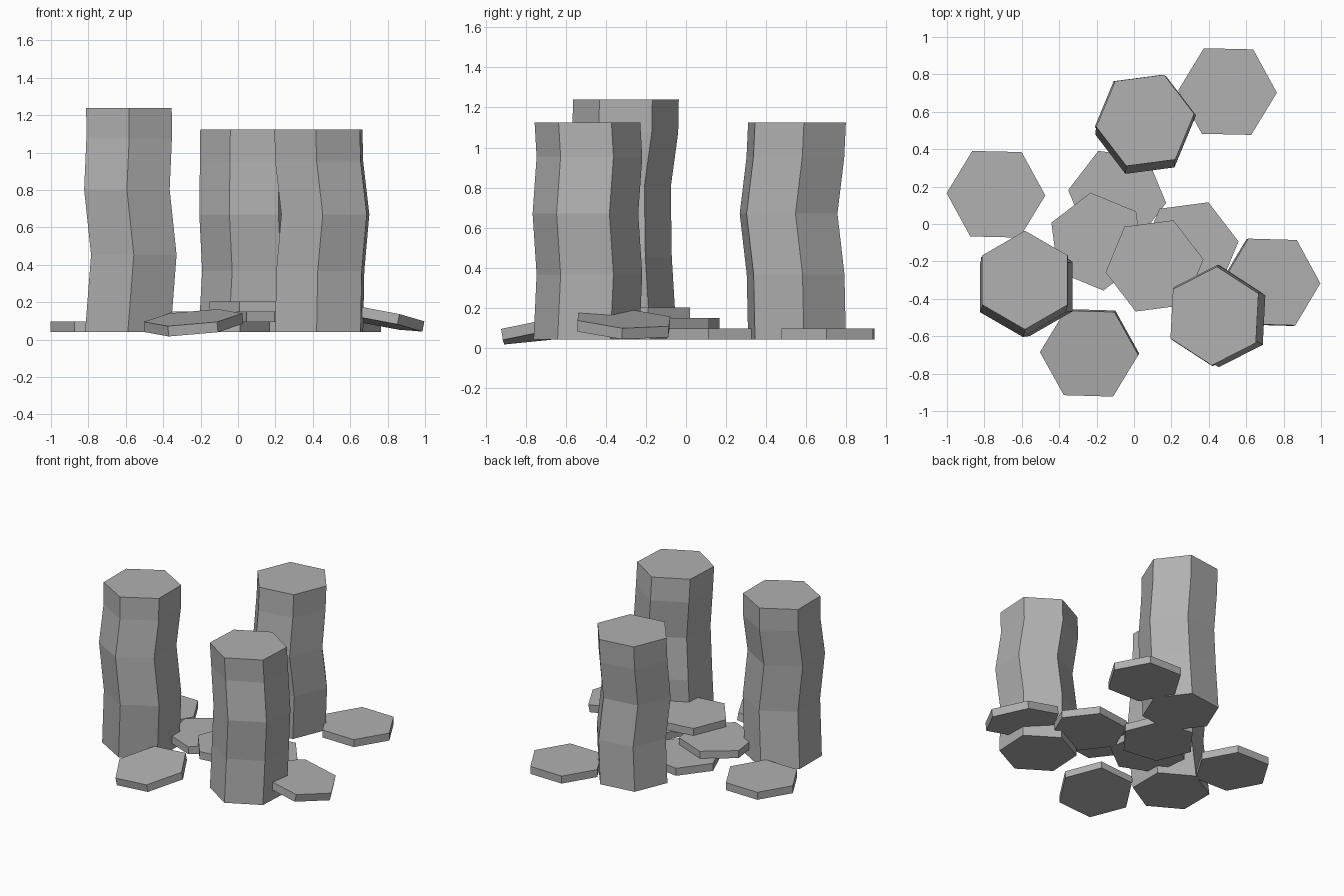
import bpy, bmesh, math
from mathutils import Matrix, Vector

if "Cube" in bpy.data.objects:
    bpy.data.objects.remove(bpy.data.objects["Cube"])

R = 0.264       # hexagon corner radius
THICK = 0.056   # slab thickness
BASE = 0.041    # ground level of the flat pieces

stone = bpy.data.materials.new("grey basalt")
stone.diffuse_color = (0.44, 0.44, 0.44, 1)
stone.use_nodes = True
stone.node_tree.nodes["Principled BSDF"].inputs["Base Color"].default_value = stone.diffuse_color


def hex_stack(name, rings, angle):
    """Join hexagonal rings (x, y, z) into one closed flat-shaded prism."""
    bm = bmesh.new()
    loops = []
    for x, y, z in rings:
        loops.append([bm.verts.new((x + R * math.cos(math.radians(angle + 60 * k)),
                                    y + R * math.sin(math.radians(angle + 60 * k)), z))
                      for k in range(6)])
    for a, b in zip(loops, loops[1:]):
        for k in range(6):
            n = (k + 1) % 6
            bm.faces.new((a[k], a[n], b[n], b[k]))
    bm.faces.new(loops[0][::-1])
    bm.faces.new(loops[-1])
    me = bpy.data.meshes.new(name)
    bm.to_mesh(me)
    bm.free()
    me.materials.append(stone)
    ob = bpy.data.objects.new(name, me)
    bpy.context.collection.objects.link(ob)
    return ob


def column(name, x, y, angle, rings):
    hex_stack(name, [(x + dx, y + dy, z) for z, dx, dy in rings], angle)


def slab(name, x, y, top, angle, slope_x=0, slope_y=0):
    """Hexagonal slab; slopes give the height change per unit of x and y."""
    ob = hex_stack(name, [(0, 0, -THICK), (0, 0, 0)], angle)
    normal = Vector((-slope_x, -slope_y, 1)).normalized()
    tilt = Vector((0, 0, 1)).rotation_difference(normal).to_matrix().to_4x4()
    ob.data.transform(Matrix.Translation((x, y, top)) @ tilt)


# Wavering basalt columns: rings are (height, x shift, y shift)
column("left_column", -0.583, -0.30, 30,
       [(BASE, -0.006, -0.01), (0.453, 0.026, -0.035), (0.803, -0.011, -0.04),
        (1.075, 0.001, -0.003), (1.24, 0, 0)])
column("back_column", 0.06, 0.554, 7.5,
       [(BASE, -0.008, 0), (0.367, 0.01, -0.007), (0.67, -0.005, -0.042),
        (0.953, -0.002, -0.008), (1.125, 0, 0)])
column("front_column", 0.43, -0.492, 27,
       [(BASE, 0.004, -0.005), (0.367, 0.01, 0.01), (0.67, 0.037, -0.01),
        (0.953, 0.004, 0.01), (1.125, 0, 0)])

# Slabs lying flat on the ground
L1, L2, L3 = (BASE + THICK + 0.053 * i for i in range(3))
slab("left_slab", -0.738, 0.159, L1, -1.3)
slab("back_slab", 0.50, 0.708, L1, -1.3)

# Central pile of slabs
slab("pile_bottom_slab", -0.09, 0.147, L1, -7.5)
slab("pile_left_slab", -0.198, -0.094, L2, 37.5)
slab("pile_right_slab", 0.297, -0.128, L2, 7.5)
slab("pile_top_slab", 0.11, -0.224, L3, 7.5)

# Tilted slabs leaning outward
slab("right_tilted_slab", 0.737, -0.31, 0.147, -1.3, -0.19, -0.06)
slab("front_tilted_slab", -0.24, -0.693, 0.118, -1.3, 0.09, 0.15)
